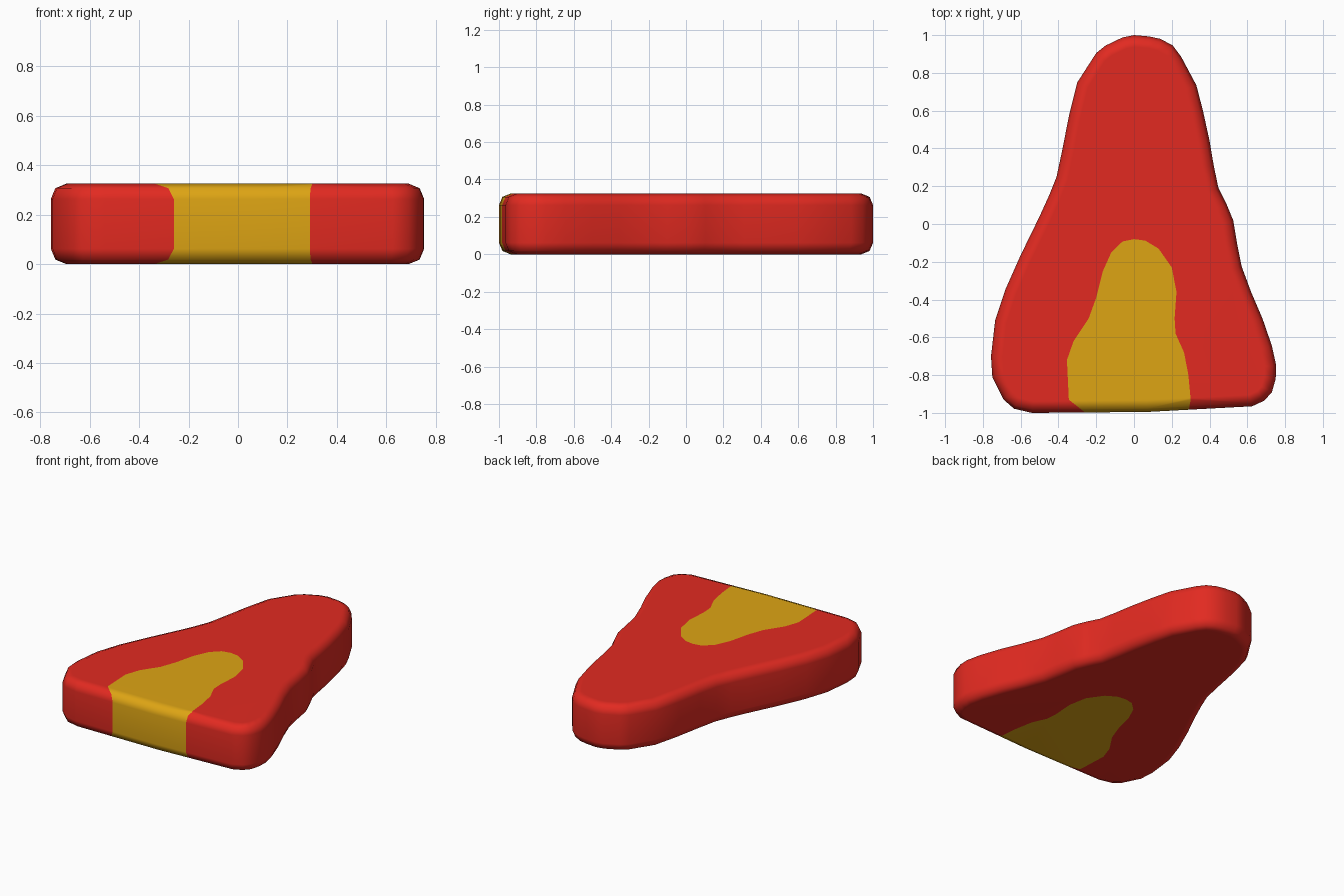
import bpy, bmesh

if "Cube" in bpy.data.objects:
    bpy.data.objects.remove(bpy.data.objects["Cube"])

HEIGHT, ROUND = 0.325, 0.062

OUTLINE = [(0.0, 1.0), (0.08, 0.993), (0.14, 0.98), (0.205, 0.945), (0.25, 0.885), (0.33, 0.735),
           (0.365, 0.60), (0.40, 0.44), (0.422, 0.31), (0.447, 0.19), (0.49, 0.105), (0.525, 0.02),
           (0.545, -0.10), (0.57, -0.225), (0.62, -0.36), (0.68, -0.50), (0.73, -0.645),
           (0.753, -0.75), (0.75, -0.82), (0.73, -0.89), (0.69, -0.935), (0.625, -0.965),
           (0.07, -0.995), (-0.54, -1.0), (-0.635, -0.978), (-0.69, -0.93), (-0.75, -0.81),
           (-0.757, -0.70), (-0.735, -0.51), (-0.68, -0.345), (-0.60, -0.165), (-0.50, 0.04),
           (-0.45, 0.15), (-0.41, 0.25), (-0.38, 0.39), (-0.345, 0.57), (-0.30, 0.75),
           (-0.20, 0.905), (-0.15, 0.945), (-0.06, 0.988)]

CORE = [(0.278, -1.05), (0.30, -0.93), (0.288, -0.80), (0.265, -0.68), (0.22, -0.58), (0.215, -0.50),
        (0.225, -0.36), (0.20, -0.23), (0.13, -0.13), (0.06, -0.088), (0.0, -0.08), (-0.06, -0.092),
        (-0.12, -0.15), (-0.165, -0.25), (-0.20, -0.39), (-0.24, -0.50), (-0.32, -0.62),
        (-0.355, -0.72), (-0.345, -0.93), (-0.244, -1.01), (-0.244, -1.05)]


def material(name, color):
    m = bpy.data.materials.new(name)
    m.diffuse_color = (*color, 1)
    m.use_nodes = True
    m.node_tree.nodes["Principled BSDF"].inputs["Base Color"].default_value = m.diffuse_color
    return m


def prism(name, points, z0, z1, bevel=0):
    bm = bmesh.new()
    base = bm.faces.new([bm.verts.new((x, y, z0)) for x, y in points])
    ext = bmesh.ops.extrude_face_region(bm, geom=[base])["geom"]
    for v in (g for g in ext if isinstance(g, bmesh.types.BMVert)):
        v.co.z = z1
    bmesh.ops.recalc_face_normals(bm, faces=bm.faces[:])
    if bevel:
        rims = [e for e in bm.edges if abs(e.verts[0].co.z - e.verts[1].co.z) < 1e-5]
        bmesh.ops.bevel(bm, geom=rims, offset=bevel, offset_type='OFFSET', segments=2,
                        profile=0.5, affect='EDGES', clamp_overlap=True)
    me = bpy.data.meshes.new(name)
    bm.to_mesh(me)
    bm.free()
    ob = bpy.data.objects.new(name, me)
    bpy.context.collection.objects.link(ob)
    return ob


# Rounded slab and the prism that marks the yellow core
body = prism("flame_plate", OUTLINE, 0, HEIGHT, ROUND)
cutter = prism("core_cutter", CORE, -0.1, HEIGHT + 0.1)

# Split the surface into red outside and yellow inside
result = bmesh.new()
yellow_start = 0
for op in ('DIFFERENCE', 'INTERSECT'):
    mod = body.modifiers.new("split", 'BOOLEAN')
    mod.object, mod.operation, mod.solver = cutter, op, 'EXACT'
    bpy.context.view_layer.update()
    part = bpy.data.meshes.new_from_object(
        body.evaluated_get(bpy.context.evaluated_depsgraph_get()))
    body.modifiers.clear()
    yellow_start = len(result.faces)
    result.from_mesh(part)
    bpy.data.meshes.remove(part)
for i, f in enumerate(result.faces):
    f.material_index = int(i >= yellow_start)

# Drop the hidden walls along the colour border and weld the two skins
inner = []
for f in result.faces:
    f.normal_update()
    c = f.calc_center_median()
    if abs(f.normal.z) < 0.1 and abs(c.x) < 0.4 and -0.973 < c.y < 0:
        inner.append(f)
bmesh.ops.delete(result, geom=inner, context='FACES')
bmesh.ops.remove_doubles(result, verts=result.verts[:], dist=0.0005)

skin = bpy.data.meshes.new("flame_plate")
skin.materials.append(material("flame red", (0.76, 0.023, 0.015)))
skin.materials.append(material("core yellow", (0.73, 0.375, 0.007)))
result.to_mesh(skin)
result.free()
body.data = skin
bpy.data.objects.remove(cutter)

# Smooth rim with flat top and bottom
bpy.context.view_layer.objects.active = body
body.select_set(True)
bpy.ops.object.shade_smooth_by_angle(angle=1.05)
body.modifiers.new("flat_caps", 'WEIGHTED_NORMAL').keep_sharp = True
